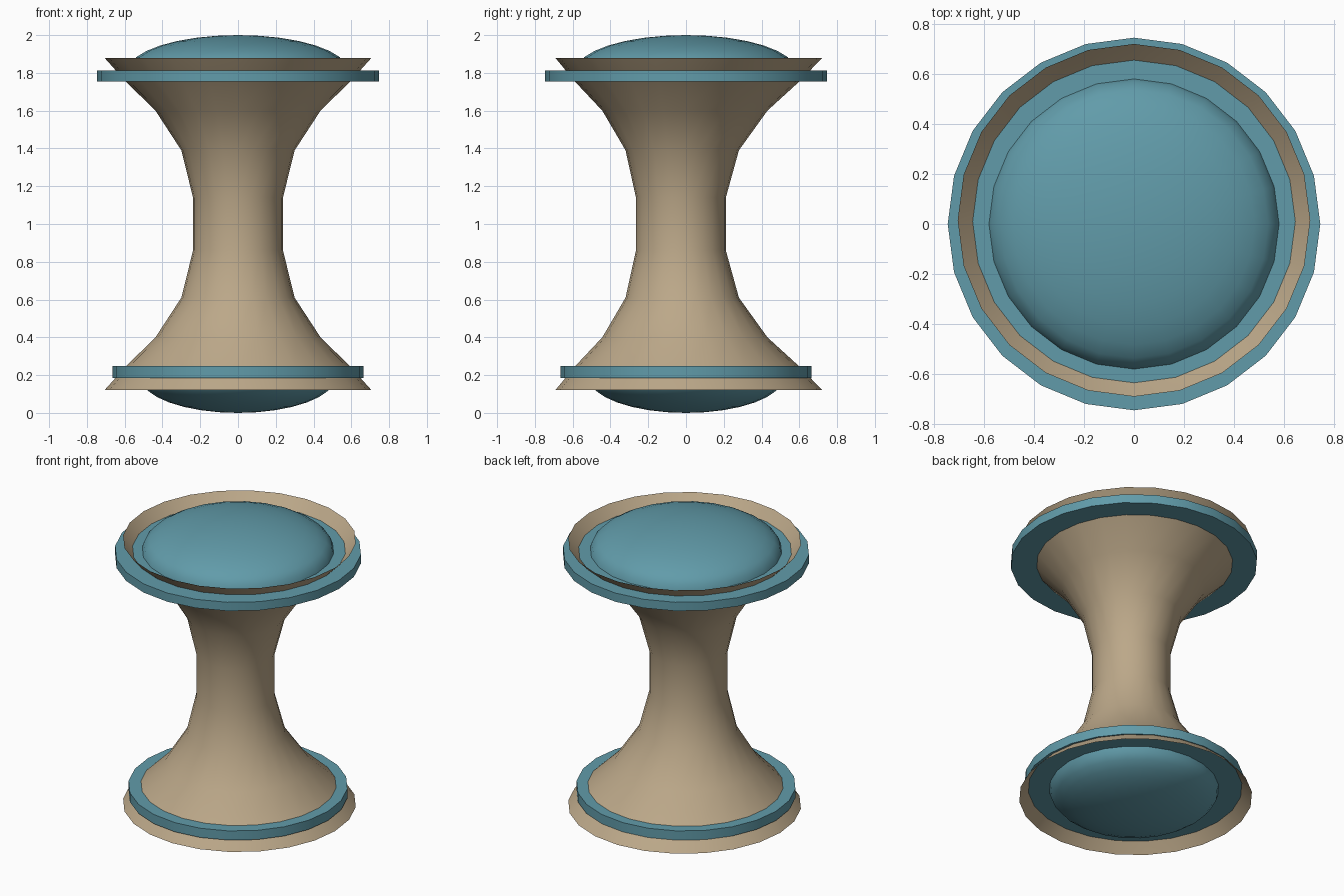
import bpy
import bmesh
from math import sin, cos, pi, radians

if "Cube" in bpy.data.objects:
    bpy.data.objects.remove(bpy.data.objects["Cube"])

SIDES = 24


def material(name, color):
    m = bpy.data.materials.new(name)
    m.diffuse_color = color
    m.use_nodes = True
    m.node_tree.nodes["Principled BSDF"].inputs["Base Color"].default_value = m.diffuse_color
    return m


TAN = material("tan", (0.50, 0.39, 0.25, 1))
TEAL = material("teal", (0.12, 0.33, 0.40, 1))


def loft(name, rings, mat, angle, cap_start=False, cap_end=False):
    """Skin a stack of circles given as (z, radius, y centre); radius 0 makes a pole."""
    bm = bmesh.new()
    loops = []
    for z, r, cy in rings:
        if r == 0:
            loops.append([bm.verts.new((0, cy, z))] * SIDES)
        else:
            loops.append([bm.verts.new((r * cos(2 * pi * i / SIDES),
                                        cy + r * sin(2 * pi * i / SIDES), z))
                          for i in range(SIDES)])
    for a, b in zip(loops, loops[1:]):
        for i in range(SIDES):
            j = (i + 1) % SIDES
            corners = list(dict.fromkeys((a[i], a[j], b[j], b[i])))
            bm.faces.new(corners)
    if cap_start:
        bm.faces.new(loops[0][::-1])
    if cap_end:
        bm.faces.new(loops[-1])
    mesh = bpy.data.meshes.new(name)
    bm.to_mesh(mesh)
    bm.free()
    ob = bpy.data.objects.new(name, mesh)
    bpy.context.collection.objects.link(ob)
    mesh.materials.append(mat)
    bpy.context.view_layer.objects.active = ob
    ob.select_set(True)
    bpy.ops.object.shade_smooth_by_angle(angle=radians(angle))
    ob.select_set(False)
    return ob


# Waisted shell, open at both ends, with its middle bowed slightly forward
half = [(0.12, 0.707, 0.015), (0.245, 0.595, 0.006), (0.40, 0.437, -0.006),
        (0.61, 0.30, -0.02), (0.86, 0.238, -0.027)]
loft("waisted_body", half + [(2 - z, r, y) for z, r, y in reversed(half)], TAN, 40)

# Solid discs that stick out as collars and close the ends
for name, z0, z1, r in (("lower_collar", 0.185, 0.247, 0.665),
                        ("upper_collar", 1.755, 1.813, 0.747)):
    loft(name, [(z0, r, 0), (z1, r, 0)], TEAL, 30, True, True)


# Flattened end domes
def dome(name, centre, height, r, steps=8):
    rings = [(centre + height * sin(pi / 2 * k / steps),
              r * cos(pi / 2 * k / steps) if k < steps else 0, 0)
             for k in range(steps + 1)]
    if height < 0:
        rings.reverse()
    loft(name, rings, TEAL, 40)


dome("upper_dome", 1.812, 0.188, 0.582)
dome("lower_dome", 0.188, -0.188, 0.515)
